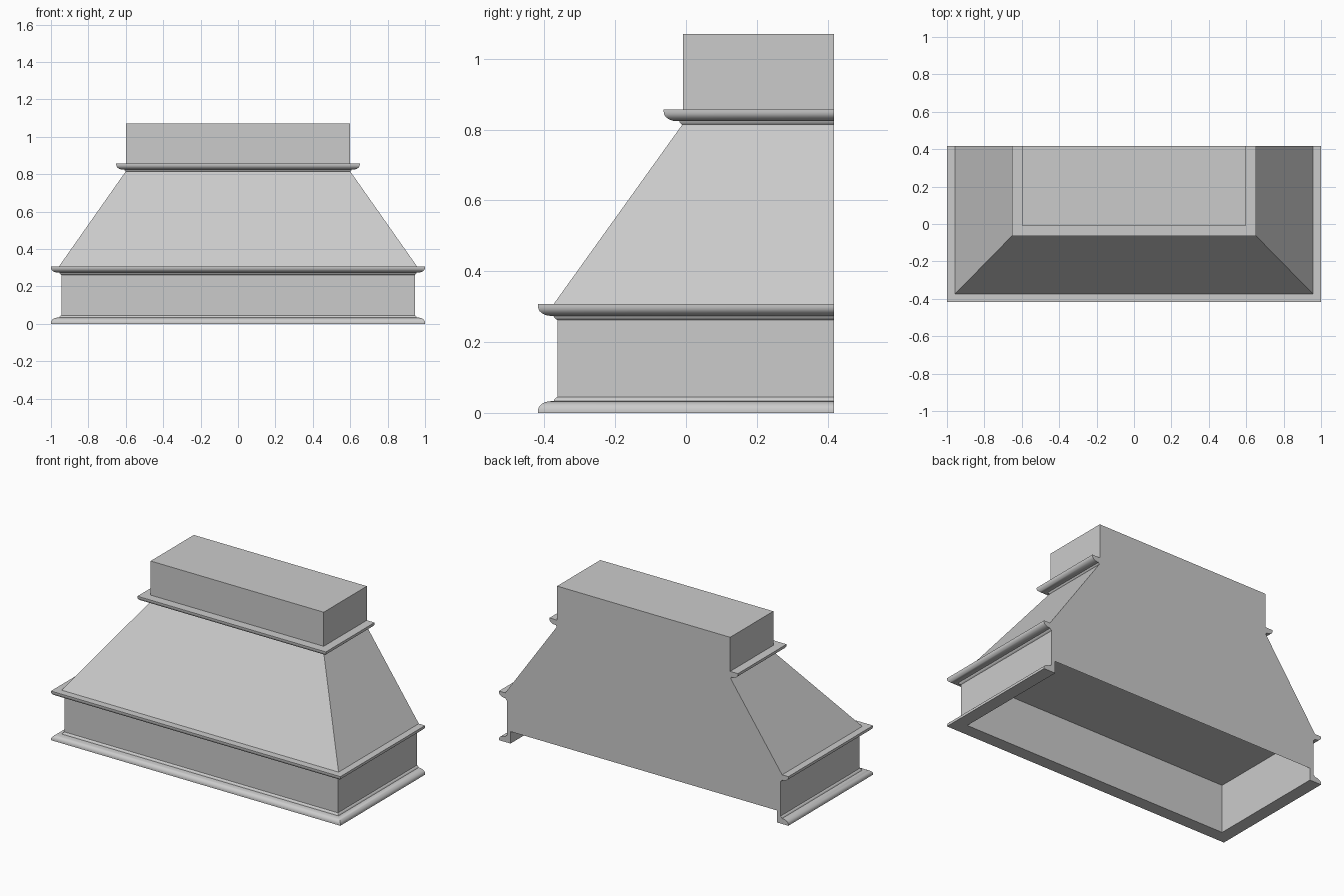
import bpy
import bmesh
import math

cube = bpy.data.objects.get("Cube")
if cube:
    bpy.data.objects.remove(cube, do_unlink=True)

BACK = 0.418

mat = bpy.data.materials.new("light_grey")
mat.use_nodes = True
GREY = (0.6, 0.6, 0.6, 1)
mat.diffuse_color = GREY
mat.node_tree.nodes["Principled BSDF"].inputs["Base Color"].default_value = GREY


def u_row(bm, x, y, z):
    """Three-sided row: back, front, front, back."""
    return [bm.verts.new(p) for p in
            ((-x, BACK, z), (-x, y, z), (x, y, z), (x, BACK, z))]


def bridge(bm, low, high):
    for j in range(3):
        bm.faces.new((low[j], low[j + 1], high[j + 1], high[j]))


def finish(bm, name):
    mesh = bpy.data.meshes.new(name)
    bm.to_mesh(mesh)
    bm.free()
    mesh.materials.append(mat)
    obj = bpy.data.objects.new(name, mesh)
    bpy.context.collection.objects.link(obj)
    return obj


def make_trim(name, half_x, front_y, z0, profile):
    """Sweep a closed (offset, height) profile round the front and sides."""
    bm = bmesh.new()
    rows = [u_row(bm, half_x + o, front_y - o, z0 + h) for o, h in profile]
    for i, row in enumerate(rows):
        bridge(bm, row, rows[(i + 1) % len(rows)])
    bm.faces.new([r[0] for r in rows])
    bm.faces.new([r[3] for r in reversed(rows)])
    obj = finish(bm, name)
    bpy.ops.object.select_all(action='DESELECT')
    obj.select_set(True)
    bpy.context.view_layer.objects.active = obj
    bpy.ops.object.shade_smooth_by_angle(angle=math.radians(35))


# Hood body: inner walls, lower band, sloped canopy and chimney
bm = bmesh.new()
sections = [(0.92, -0.338, 0.30), (0.92, -0.338, 0.075), (0.92, -0.338, 0),
            (0.945, -0.363, 0), (0.945, -0.363, 0.30), (0.957, -0.374, 0.30),
            (0.957, -0.374, 0.307), (0.602, -0.012, 0.812),
            (0.598, -0.008, 0.815), (0.598, -0.008, 1.07)]
rows = [u_row(bm, *s) for s in sections]
for low, high in zip(rows, rows[1:]):
    bridge(bm, low, high)
bm.faces.new(reversed(rows[0]))   # cavity ceiling
bm.faces.new(rows[-1])            # chimney top
outline = [r[3] for r in rows[1:]] + [r[0] for r in reversed(rows[1:])]
bm.faces.new(reversed(outline))   # flat back
finish(bm, "hood_body")

# Moulding profile: cove, small step, then a rounded lip
LIP, HEIGHT = 0.055, 0.045
crown = [(0, 0), (0.005, 0.003), (0.009, 0.007), (0.011, 0.012), (0.018, 0.012)]
for k in range(1, 7):
    a = math.radians(15 * k)
    crown.append((0.018 + 0.037 * math.sin(a), 0.038 - 0.026 * math.cos(a)))
crown += [(LIP, HEIGHT), (0, HEIGHT)]

# Base moulding is the crown upside down
base = [(o, HEIGHT - h) for o, h in reversed(crown)]

make_trim("base_trim", 0.945, -0.363, 0, base)
make_trim("middle_trim", 0.945, -0.363, 0.262, crown)
make_trim("top_trim", 0.596, -0.008, 0.812, crown)
